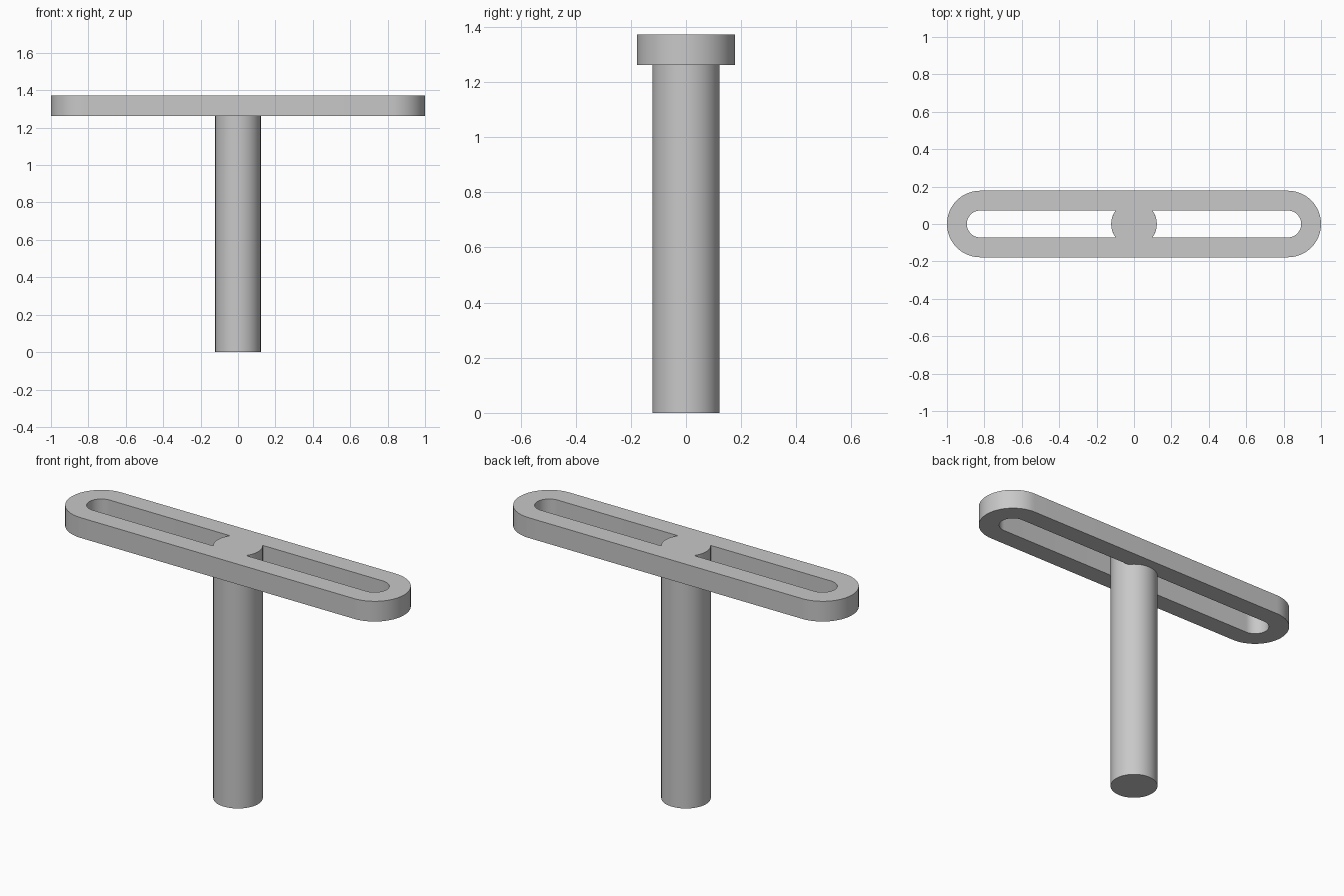
import bpy
import bmesh
from math import sin, cos, pi, asin, radians

cube = bpy.data.objects.get("Cube")
if cube:
    bpy.data.objects.remove(cube, do_unlink=True)

BAR_BOTTOM, BAR_TOP = 1.262, 1.372
END_X = 0.822          # centre of the rounded ends
BAR_R, SLOT_R, POST_R = 0.178, 0.072, 0.122

grey = bpy.data.materials.new("plain grey")
grey.use_nodes = True
colour = (0.58, 0.58, 0.58, 1)
grey.diffuse_color = colour
grey.node_tree.nodes["Principled BSDF"].inputs["Base Color"].default_value = colour


def arc(cx, radius, start, end, steps):
    """Points along an arc centred on the x axis."""
    angles = [start + (end - start) * i / steps for i in range(steps + 1)]
    return [(cx + radius * cos(a), radius * sin(a)) for a in angles]


def finish(obj):
    obj.data.materials.clear()
    obj.data.materials.append(grey)
    bpy.ops.object.select_all(action='DESELECT')
    obj.select_set(True)
    bpy.context.view_layer.objects.active = obj
    bpy.ops.object.shade_smooth_by_angle(angle=radians(30))


# Crossbar: rounded outline with two slots that stop at the round hub
outline = (arc(END_X, BAR_R, -pi / 2, pi / 2, 32)
           + arc(-END_X, BAR_R, pi / 2, 3 * pi / 2, 32))
hub = asin(SLOT_R / POST_R)
left_slot = arc(END_X, SLOT_R, -pi / 2, pi / 2, 24) + arc(0, POST_R, hub, -hub, 12)
right_slot = [(-x, y) for x, y in left_slot]

curve = bpy.data.curves.new("crossbar_profile", 'CURVE')
curve.dimensions = '2D'
curve.fill_mode = 'BOTH'
curve.extrude = (BAR_TOP - BAR_BOTTOM) / 2
for loop in (outline, left_slot, right_slot):
    spline = curve.splines.new('POLY')
    spline.points.add(len(loop) - 1)
    for point, (x, y) in zip(spline.points, loop):
        point.co = (x, y, 0, 1)
    spline.use_cyclic_u = True

profile = bpy.data.objects.new("crossbar_profile", curve)
bpy.context.collection.objects.link(profile)
graph = bpy.context.evaluated_depsgraph_get()
mesh = bpy.data.meshes.new_from_object(profile.evaluated_get(graph))
bpy.data.objects.remove(profile, do_unlink=True)

bm = bmesh.new()
bm.from_mesh(mesh)
bmesh.ops.remove_doubles(bm, verts=bm.verts, dist=0.0001)
bmesh.ops.translate(bm, verts=bm.verts, vec=(0, 0, (BAR_BOTTOM + BAR_TOP) / 2))
bmesh.ops.recalc_face_normals(bm, faces=bm.faces)
bm.to_mesh(mesh)
bm.free()
crossbar = bpy.data.objects.new("crossbar", mesh)
bpy.context.collection.objects.link(crossbar)
finish(crossbar)

# Post: cylinder closed by the crossbar hub at its top
bpy.ops.mesh.primitive_cylinder_add(vertices=64, radius=POST_R, depth=BAR_BOTTOM,
                                    location=(0, 0, BAR_BOTTOM / 2))
post = bpy.context.object
post.name = "post"
bm = bmesh.new()
bm.from_mesh(post.data)
top = [f for f in bm.faces if f.normal.z > 0.9]
bmesh.ops.delete(bm, geom=top, context='FACES_ONLY')
bm.to_mesh(post.data)
bm.free()
finish(post)
